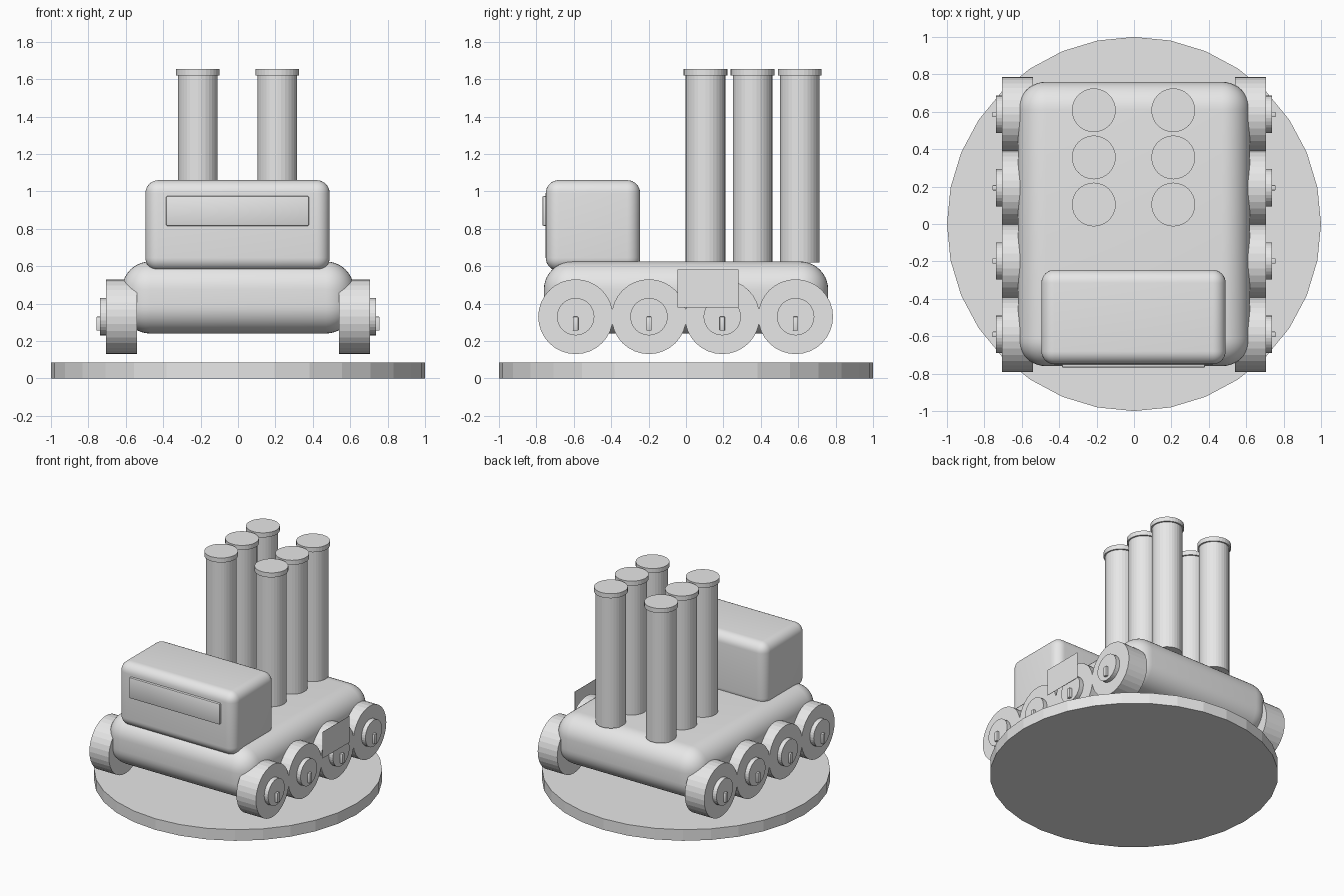
import bpy
import math

cube = bpy.data.objects.get("Cube")
if cube:
    bpy.data.objects.remove(cube, do_unlink=True)

grey = bpy.data.materials.new("light_grey")
grey.use_nodes = True
grey.diffuse_color = (0.8, 0.8, 0.8, 1)
grey.node_tree.nodes["Principled BSDF"].inputs["Base Color"].default_value = (0.8, 0.8, 0.8, 1)


def finish(name):
    ob = bpy.context.object
    ob.name = name
    ob.data.materials.append(grey)
    return ob


def box(name, low, high, bevel=0, segments=8):
    """Box between two corners, with optional rounded edges."""
    centre = [(a + b) / 2 for a, b in zip(low, high)]
    bpy.ops.mesh.primitive_cube_add(size=1, location=centre)
    ob = finish(name)
    ob.scale = [b - a for a, b in zip(low, high)]
    bpy.ops.object.transform_apply(location=False, rotation=False, scale=True)
    if bevel:
        mod = ob.modifiers.new("rounding", "BEVEL")
        mod.width = bevel
        mod.segments = segments
        bpy.ops.object.modifier_apply(modifier=mod.name)
        bpy.ops.object.shade_smooth_by_angle(angle=math.radians(30))
    return ob


def upright(name, x, y, z0, z1, radius):
    """Vertical cylinder."""
    bpy.ops.mesh.primitive_cylinder_add(vertices=32, radius=radius, depth=z1 - z0,
                                        location=(x, y, (z0 + z1) / 2))
    return finish(name)


def axle_disc(name, side, x0, x1, y, z, radius):
    """Cylinder lying along x on one side of the vehicle."""
    bpy.ops.mesh.primitive_cylinder_add(vertices=32, radius=radius, depth=x1 - x0,
                                        location=(side * (x0 + x1) / 2, y, z),
                                        rotation=(0, math.pi / 2, 0))
    return finish(name)


# Display base
upright("base_disc", 0, 0, 0, 0.085, 1)

# Hull, cab and windscreen
box("hull", (-0.62, -0.76, 0.24), (0.62, 0.76, 0.625), 0.15, 10)
box("cab", (-0.495, -0.75, 0.575), (0.49, -0.245, 1.06), 0.07)
box("windscreen", (-0.385, -0.768, 0.815), (0.38, -0.72, 0.975), 0.008, 2)

# Four wheels per side, each with a hub and a small pin
for side, label in ((1, "left"), (-1, "right")):
    for i in range(4):
        y = -0.59 + i * 0.392
        tag = f"{label}_{i + 1}"
        axle_disc("wheel_" + tag, side, 0.54, 0.705, y, 0.33, 0.2)
        axle_disc("hub_" + tag, side, 0.68, 0.738, y, 0.33, 0.1)
        xs = sorted((side * 0.72, side * 0.757))
        box("pin_" + tag, (xs[0], y - 0.014, 0.255), (xs[1], y + 0.014, 0.33), 0.004, 2)

# Six capped launch tubes
for x, label in ((0.21, "left"), (-0.215, "right")):
    for i in range(3):
        y = 0.104 + i * 0.252
        tag = f"{label}_{i + 1}"
        upright("tube_" + tag, x, y, 0.62, 1.63, 0.106)
        upright("tube_cap_" + tag, x, y, 1.62, 1.655, 0.117)

# Thin panel beside the wheels on the left
box("side_panel", (0.745, -0.045, 0.38), (0.747, 0.28, 0.582 + 0.0))
